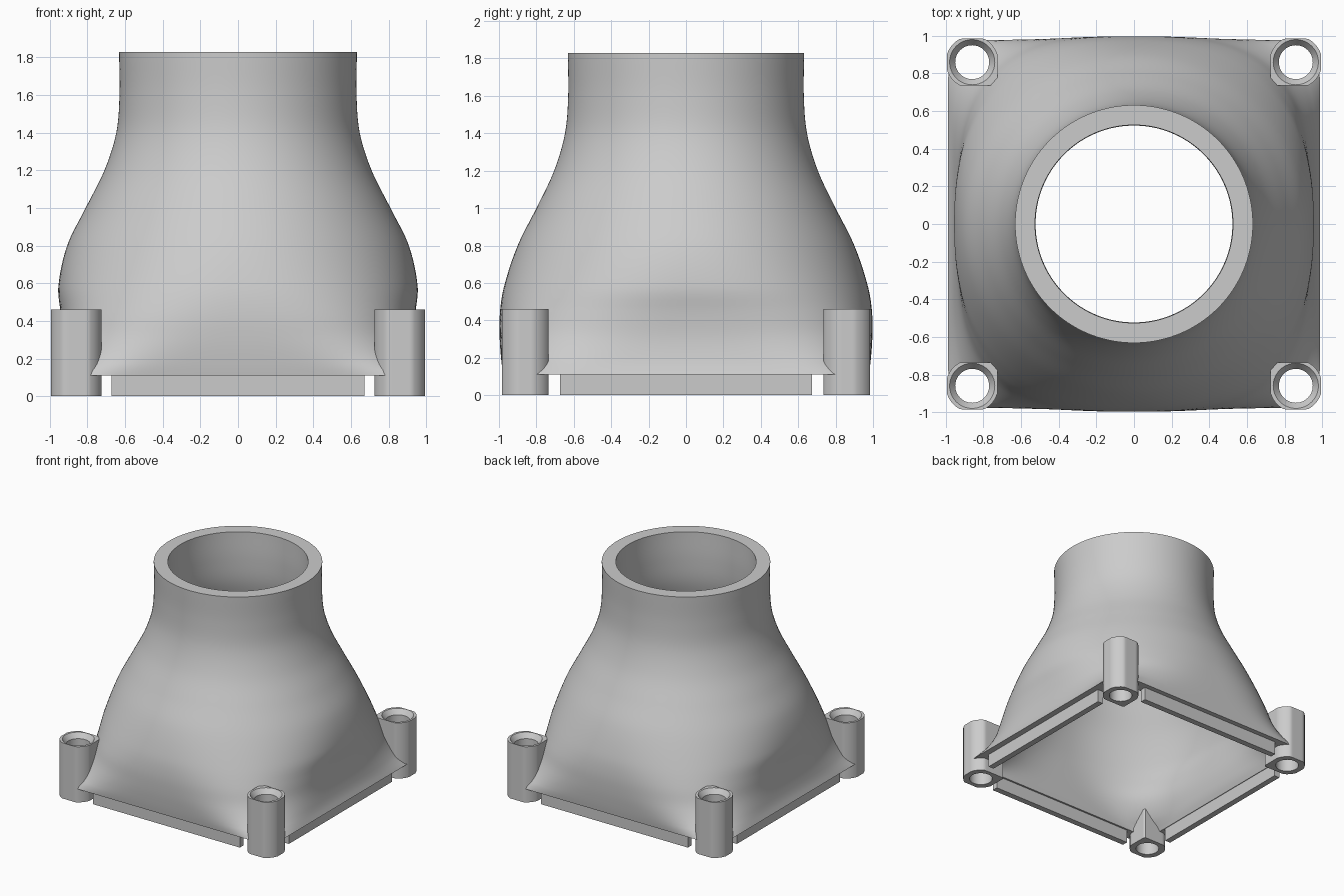
import bpy, bmesh
from math import cos, sin, pi, log2

cube = bpy.data.objects.get("Cube")
if cube:
    bpy.data.objects.remove(cube)

grey = bpy.data.materials.new("light grey plastic")
grey.use_nodes = True
COLOUR = (0.6, 0.6, 0.6, 1)
grey.diffuse_color = COLOUR
grey.node_tree.nodes["Principled BSDF"].inputs["Base Color"].default_value = COLOUR


def finish(name, bm, angle=None):
    bmesh.ops.recalc_face_normals(bm, faces=bm.faces)
    mesh = bpy.data.meshes.new(name)
    bm.to_mesh(mesh)
    bm.free()
    mesh.materials.append(grey)
    ob = bpy.data.objects.new(name, mesh)
    bpy.context.collection.objects.link(ob)
    if angle:
        smooth(ob, angle)
    return ob


def smooth(ob, angle):
    bpy.ops.object.select_all(action='DESELECT')
    ob.select_set(True)
    bpy.context.view_layer.objects.active = ob
    bpy.ops.object.shade_smooth_by_angle(angle=angle)


def closed_loft(loops):
    """Bridge loops of equal size into a closed tube with a wall."""
    bm = bmesh.new()
    rings = [[bm.verts.new(p) for p in loop] for loop in loops]
    n = len(rings[0])
    for k, a in enumerate(rings):
        b = rings[(k + 1) % len(rings)]
        for i in range(n):
            j = (i + 1) % n
            bm.faces.new((a[i], a[j], b[j], b[i]))
    return bm


def spline(rows, z):
    """Smooth interpolation of the profile rows at height z."""
    k = 0
    while k < len(rows) - 2 and z > rows[k + 1][0]:
        k += 1
    p, q = rows[k], rows[k + 1]
    before, after = rows[max(k - 1, 0)], rows[min(k + 2, len(rows) - 1)]
    h = q[0] - p[0]
    t = (z - p[0]) / h
    out = []
    for c in range(1, len(p)):
        m0 = (q[c] - before[c]) / (q[0] - before[0]) * h
        m1 = (after[c] - p[c]) / (after[0] - p[0]) * h
        out.append((2*t**3 - 3*t**2 + 1) * p[c] + (t**3 - 2*t**2 + t) * m0
                   + (3*t**2 - 2*t**3) * q[c] + (t**3 - t**2) * m1)
    return out


# Duct shell: height, half width, half depth, reach along the diagonal
BASE, TOP, WALL = 0.11, 1.83, 0.106
PROFILE = [
    (BASE, 0.988, 0.978, 1.34),
    (0.17, 0.963, 0.986, 1.23),
    (0.3, 0.94, 0.996, 1.125),
    (0.44, 0.943, 0.995, 1.07),
    (0.58, 0.955, 0.973, 1.015),
    (0.8, 0.908, 0.90, 0.915),
    (1.0, 0.81, 0.80, 0.81),
    (1.2, 0.71, 0.705, 0.71),
    (1.4, 0.647, 0.647, 0.647),
    (1.6, 0.63, 0.63, 0.63),
    (TOP, 0.632, 0.632, 0.632),
]
SEGMENTS, LEVELS = 160, 56


def shell_loop(z, inset):
    a, b, d = (v - inset for v in spline(PROFILE, z))
    n = 1 / max(0.5 - log2(max(d / ((a + b) / 2), 1)), 0.03)
    loop = []
    for i in range(SEGMENTS):
        t = 2 * pi * i / SEGMENTS
        r = (abs(cos(t) / a) ** n + abs(sin(t) / b) ** n) ** (-1 / n)
        loop.append((r * cos(t), r * sin(t), z))
    return loop


heights = [BASE + (TOP - BASE) * k / LEVELS for k in range(LEVELS + 1)]
shell = finish("duct_shell", closed_loft(
    [shell_loop(z, 0) for z in heights] +
    [shell_loop(z, WALL) for z in reversed(heights)]))

# Screw bosses: round outside, trimmed flush with the sides,
# with a square corner running into the duct
CENTRE, BOSS_R, BOSS_H, HOLE_R = 0.86, 0.14, 0.46, 0.09
HALF_X, HALF_Y = 0.134, 0.125
CORNERS = [(sx, sy) for sx in (-1, 1) for sy in (-1, 1)]


def boss_loop(sx, sy, z, radius=None):
    loop = []
    for i in range(64):
        t = 2 * pi * i / 64
        u, v = cos(t), sin(t)
        r = radius
        if not radius:
            r = min(HALF_X / max(abs(u), 0.01), HALF_Y / max(abs(v), 0.01))
            if u < 0 or v < 0:
                r = min(r, BOSS_R)
        loop.append((sx * (CENTRE - r * u), sy * (CENTRE - r * v), z))
    return loop


for sx, sy in CORNERS:
    name = ("back" if sy > 0 else "front") + ("_left" if sx > 0 else "_right")
    finish(name + "_screw_boss", closed_loft([
        boss_loop(sx, sy, 0), boss_loop(sx, sy, BOSS_H),
        boss_loop(sx, sy, BOSS_H, 0.12), boss_loop(sx, sy, BOSS_H - 0.04, HOLE_R),
        boss_loop(sx, sy, 0, HOLE_R)]), 0.5)

# Bore the screw holes through the shell corners
bm = bmesh.new()
for sx, sy in CORNERS:
    made = bmesh.ops.create_cone(bm, cap_ends=True, segments=32, depth=1,
                                 radius1=0.11, radius2=0.11)
    bmesh.ops.translate(bm, verts=made["verts"],
                        vec=(sx * CENTRE, sy * CENTRE, 0.2))
cutter = finish("hole_cutter", bm)
cutter.hide_render = True
cut = shell.modifiers.new("screw holes", 'BOOLEAN')
cut.operation, cut.solver, cut.object = 'DIFFERENCE', 'EXACT', cutter
bpy.ops.object.select_all(action='DESELECT')
bpy.context.view_layer.objects.active = shell
shell.select_set(True)
bpy.ops.object.modifier_apply(modifier=cut.name)
bpy.data.objects.remove(cutter)
smooth(shell, 0.6)

# Locating skirts under each side
SKIRT, THICK, LENGTH = 0.912, 0.05, 1.345
for name, x, y in (("front", 0, -1), ("back", 0, 1), ("left", 1, 0), ("right", -1, 0)):
    bm = bmesh.new()
    bmesh.ops.create_cube(bm, size=1)
    size = (THICK if x else LENGTH, THICK if y else LENGTH, BASE + 0.01)
    bmesh.ops.scale(bm, verts=bm.verts, vec=size)
    bmesh.ops.translate(bm, verts=bm.verts, vec=(x * SKIRT, y * SKIRT, size[2] / 2))
    finish(name + "_skirt", bm)
